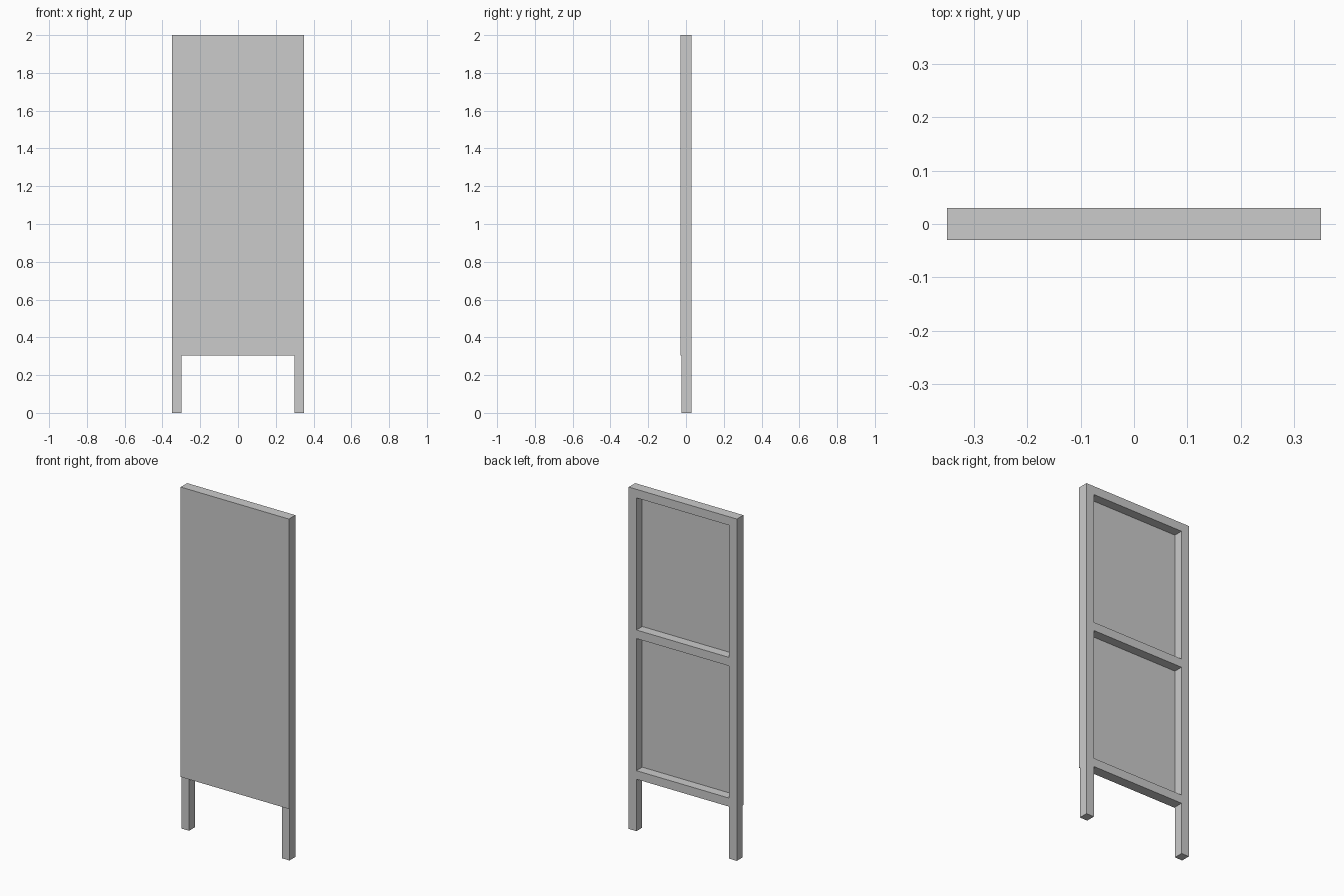
import bpy

if "Cube" in bpy.data.objects:
    bpy.data.objects.remove(bpy.data.objects["Cube"])

W, H, D = 0.70, 2.0, 0.06      # overall size
BAR = 0.05                     # timber width
SKIN = 0.006                   # face panel thickness
BASE = 0.304                   # underside of the panel


def box(name, x, y, z):
    """Box from (min, max) ranges on each axis."""
    bpy.ops.mesh.primitive_cube_add(
        size=1, location=(sum(x) / 2, sum(y) / 2, sum(z) / 2))
    ob = bpy.context.object
    ob.name = name
    ob.scale = (x[1] - x[0], y[1] - y[0], z[1] - z[0])
    bpy.ops.object.transform_apply(location=False, rotation=False, scale=True)
    return ob


frame_y = (-D / 2 + SKIN, D / 2)
inner = W / 2 - BAR

# Front face panel
box("face_panel", (-W / 2, W / 2), (-D / 2, -D / 2 + SKIN), (BASE, H))

# Upright posts that run down into the legs
box("left_post", (-W / 2, -inner), frame_y, (0, H))
box("right_post", (inner, W / 2), frame_y, (0, H))

# Cross rails, evenly spaced between the posts
mid = (BASE + H - BAR) / 2
for name, z in (("bottom_rail", BASE), ("middle_rail", mid), ("top_rail", H - BAR)):
    box(name, (-inner, inner), frame_y, (z, z + BAR))
